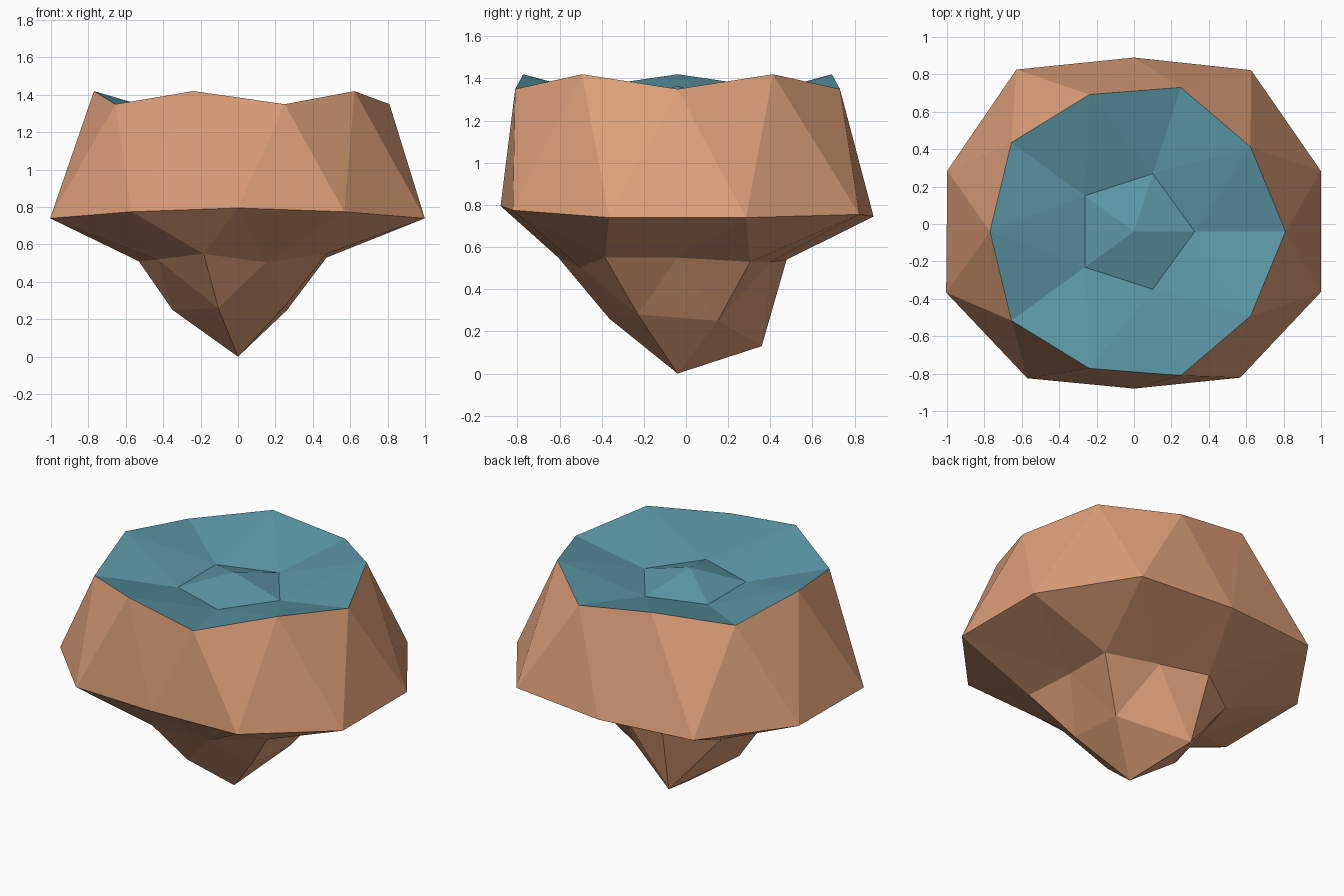
import bpy, bmesh
from math import cos, sin, tau

if "Cube" in bpy.data.objects:
    bpy.data.objects.remove(bpy.data.objects["Cube"], do_unlink=True)

CENTRE_Y = -0.04


def material(name, rgb):
    mat = bpy.data.materials.new(name)
    mat.use_nodes = True
    mat.diffuse_color = (*rgb, 1)
    mat.node_tree.nodes["Principled BSDF"].inputs["Base Color"].default_value = (*rgb, 1)
    return mat


def ring(bm, radii, heights, half_step=False):
    """Ring of points, evenly spaced in angle; short lists repeat."""
    count = len(radii)
    verts = []
    for i in range(count):
        angle = tau * (i + 0.5 * half_step) / count
        z = heights[i % len(heights)]
        verts.append(bm.verts.new((radii[i] * cos(angle), CENTRE_Y + radii[i] * sin(angle), z)))
    return verts


def face(bm, verts, up):
    bm.faces.new(verts if up else verts[::-1])


def cap(bm, tip, inner, outer, shift, up):
    """Fan from a tip to five points, then out to ten points."""
    n = len(inner)
    for i in range(n):
        j = (i + 1) % n
        o = [outer[(2 * i + shift + k) % len(outer)] for k in range(3)]
        face(bm, [tip, inner[i], inner[j]], up)
        face(bm, [inner[i], o[0], o[1]], up)
        face(bm, [inner[i], o[1], inner[j]], up)
        face(bm, [inner[j], o[1], o[2]], up)


def band(bm, straight, staggered, up):
    """Zigzag of triangles between two rings half a step apart."""
    n = len(straight)
    for i in range(n):
        j = (i + 1) % n
        face(bm, [straight[i], staggered[i], straight[j]], up)
        face(bm, [straight[j], staggered[i], staggered[j]], up)


def finish(bm, name, mat):
    mesh = bpy.data.meshes.new(name)
    bm.to_mesh(mesh)
    bm.free()
    mesh.materials.append(mat)
    obj = bpy.data.objects.new(name, mesh)
    bpy.context.collection.objects.link(obj)
    return obj


rim_radii = [0.81, 0.77] * 5
rim_heights = [1.35, 1.42]

# Dished top with a small raised middle
bm = bmesh.new()
rim = ring(bm, rim_radii, rim_heights)
dip = ring(bm, [0.325] * 5, [1.27])
cap(bm, bm.verts.new((0, CENTRE_Y, 1.365)), dip, rim, 0, True)
finish(bm, "island_top", material("teal", (0.102, 0.305, 0.376)))

# Rock: steep sides, overhanging waist, and a lopsided point below
bm = bmesh.new()
rim = ring(bm, rim_radii, rim_heights)
waist = ring(bm,
             [1.05, 1.066, 0.93, 1.07, 1.05, 1.056, 0.97, 0.84, 0.966, 1.05],
             [0.74, 0.755, 0.745, 0.755, 0.74, 0.74, 0.775, 0.795, 0.775, 0.74], True)
neck = ring(bm,
            [0.45, 0.585, 0.466, 0.544, 0.56, 0.53, 0.53, 0.595, 0.487, 0.585],
            [0.55, 0.53, 0.53, 0.54, 0.51, 0.51, 0.52, 0.55, 0.505, 0.55])
root = ring(bm, [0.325, 0.42, 0.35, 0.34, 0.32], [0.25, 0.13, 0.25, 0.26, 0.28], True)
band(bm, rim, waist, True)
band(bm, neck, waist, False)
cap(bm, bm.verts.new((0, CENTRE_Y, 0)), root, neck, 1, False)
finish(bm, "island_rock", material("orange_clay", (0.73, 0.35, 0.19)))
